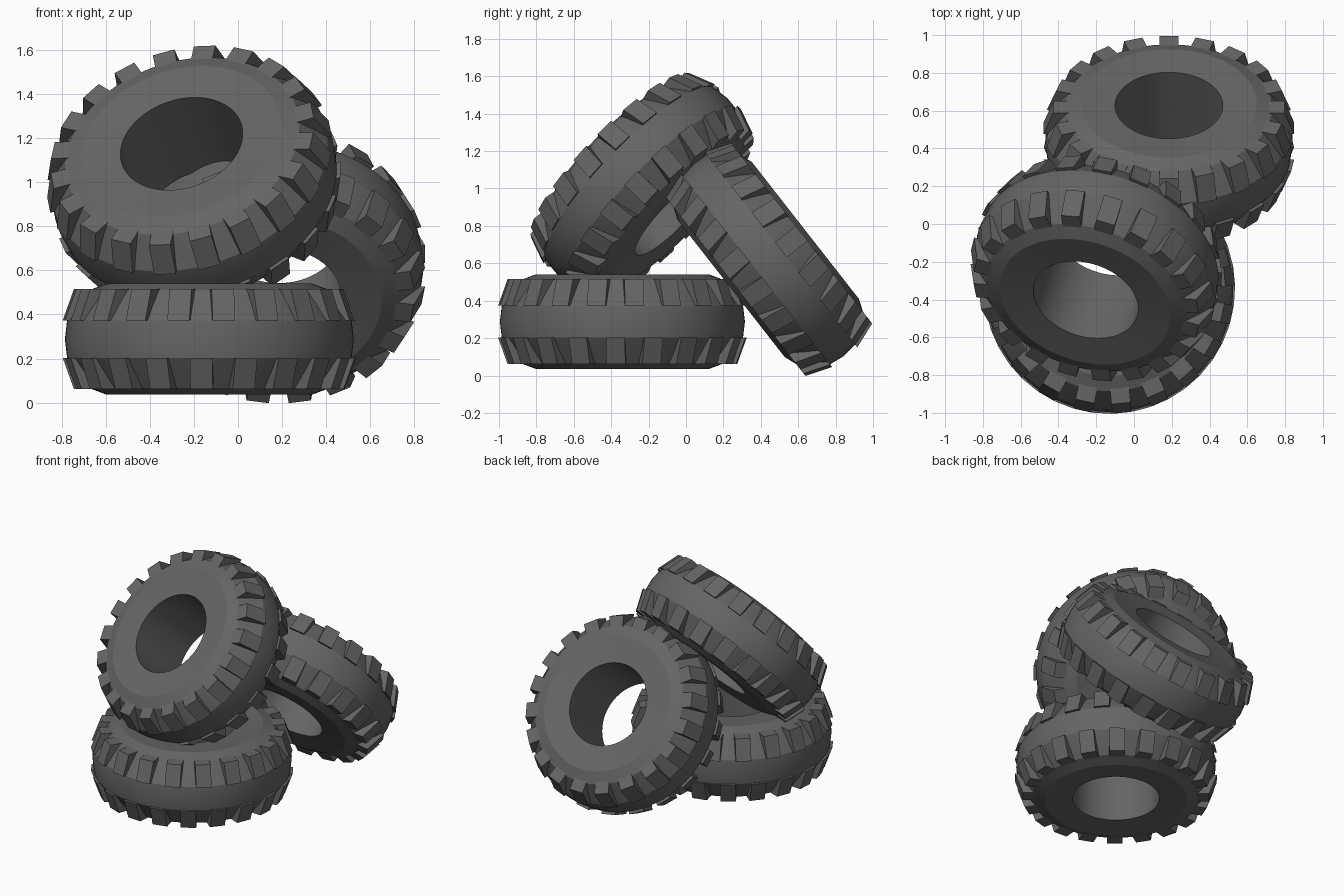
import bpy, bmesh, math
from mathutils import Vector, Matrix

if "Cube" in bpy.data.objects:
    bpy.data.objects.remove(bpy.data.objects["Cube"])

LUGS = 20          # tread blocks per shoulder
SEGS = 80          # carcass sides

# Half cross-section (radius, axial offset) from hub hole to tread centre
HALF = [(0.285, 0.238), (0.38, 0.245), (0.465, 0.252), (0.545, 0.222),
        (0.60, 0.15), (0.645, 0.085)]
PROFILE = HALF + [(0.655, 0.0)] + [(r, -a) for r, a in reversed(HALF)]


def add_carcass(bm):
    # Closed ring: the last profile edge forms the hub hole wall
    rings = []
    for i in range(SEGS):
        t = 2 * math.pi * i / SEGS
        rings.append([bm.verts.new((r * math.cos(t), r * math.sin(t), a))
                      for r, a in PROFILE])
    n = len(PROFILE)
    for i in range(SEGS):
        p, q = rings[i], rings[(i + 1) % SEGS]
        for j in range(n):
            k = (j + 1) % n
            bm.faces.new((p[j], q[j], q[k], p[k]))


def add_lug(bm, angle, side):
    # Wedge block hugging the shoulder
    section = [(0.663, 0.085), (0.612, 0.227), (0.52, 0.227), (0.60, 0.085)]
    rot = Matrix.Rotation(angle, 3, 'Z')
    ends = []
    for w in (-0.051, 0.051):
        ends.append([bm.verts.new(rot @ Vector((r, w, a * side)))
                     for r, a in section])
    p, q = ends
    bm.faces.new(p)
    bm.faces.new(q[::-1])
    for j in range(4):
        k = (j + 1) % 4
        bm.faces.new((p[j], q[j], q[k], p[k]))


def make_tyre(name, centre, axis, phase=0.0):
    bm = bmesh.new()
    add_carcass(bm)
    pitch = 2 * math.pi / LUGS
    for i in range(LUGS):
        add_lug(bm, phase + i * pitch, 1)
        add_lug(bm, phase + (i + 0.5) * pitch, -1)
    bmesh.ops.recalc_face_normals(bm, faces=bm.faces)
    me = bpy.data.meshes.new(name)
    bm.to_mesh(me)
    bm.free()
    ob = bpy.data.objects.new(name, me)
    bpy.context.collection.objects.link(ob)
    ob.location = centre
    ob.rotation_euler = Vector(axis).to_track_quat('Z', 'Y').to_euler()
    bpy.ops.object.select_all(action='DESELECT')
    ob.select_set(True)
    bpy.context.view_layer.objects.active = ob
    bpy.ops.object.shade_smooth_by_angle(angle=math.radians(22))
    mat = bpy.data.materials.get("rubber") or bpy.data.materials.new("rubber")
    mat.diffuse_color = (0.13, 0.13, 0.13, 1)
    mat.use_nodes = True
    mat.node_tree.nodes["Principled BSDF"].inputs["Base Color"].default_value = mat.diffuse_color
    me.materials.append(mat)
    return ob


# Pile: one flat, one leaning behind, one resting on both
make_tyre("flat_tyre", (-0.13, -0.34, 0.288), (0, 0, 1), 0.1)
make_tyre("leaning_tyre", (0.185, 0.44, 0.62), (0, 0.788, 0.616))
make_tyre("top_tyre", (-0.20, -0.235, 1.013), (-0.235, -0.70, 0.676), 0.05)
